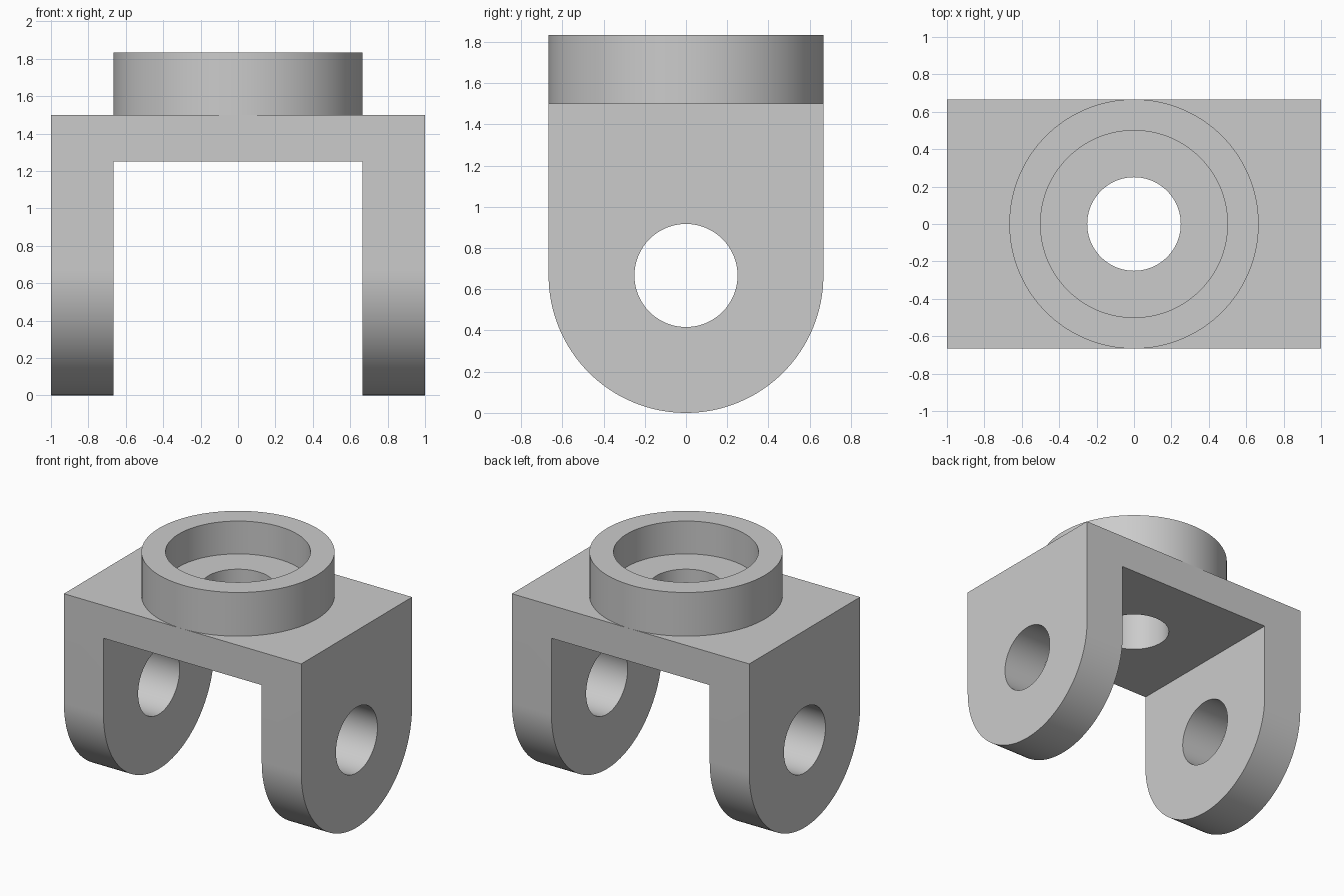
import bpy
import bmesh
import math

cube = bpy.data.objects.get("Cube")
if cube:
    bpy.data.objects.remove(cube, do_unlink=True)

HALF_DEPTH = 2 / 3     # also the radius of the rounded leg ends and the collar
DECK_TOP = 1.5
DECK_BOTTOM = 1.25
COLLAR_TOP = 1.833
BORE_FLOOR = 1.583
HOLE = 0.25
SEGMENTS = 128

grey = bpy.data.materials.new("grey")
grey.use_nodes = True
colour = (0.6, 0.6, 0.6, 1)
grey.diffuse_color = colour
grey.node_tree.nodes["Principled BSDF"].inputs["Base Color"].default_value = colour


def finish(name, bm):
    bmesh.ops.recalc_face_normals(bm, faces=bm.faces)
    mesh = bpy.data.meshes.new(name)
    bm.to_mesh(mesh)
    bm.free()
    mesh.materials.append(grey)
    obj = bpy.data.objects.new(name, mesh)
    bpy.context.collection.objects.link(obj)
    return obj


def extrude_x(name, outline, half_width):
    """Extrude a closed (y, z) outline symmetrically along x."""
    bm = bmesh.new()
    face = bm.faces.new([bm.verts.new((-half_width, y, z)) for y, z in outline])
    moved = bmesh.ops.extrude_face_region(bm, geom=[face])["geom"]
    verts = [v for v in moved if isinstance(v, bmesh.types.BMVert)]
    bmesh.ops.translate(bm, verts=verts, vec=(2 * half_width, 0, 0))
    return finish(name, bm)


def arc(radius, start, end, steps):
    angles = [start + (end - start) * i / steps for i in range(steps + 1)]
    return [(radius * math.cos(a), HALF_DEPTH + radius * math.sin(a)) for a in angles]


def lathe(name, profile):
    """Spin a closed (radius, z) profile around the z axis."""
    bm = bmesh.new()
    verts = [bm.verts.new((r, 0, z)) for r, z in profile]
    edges = [bm.edges.new((v, verts[i - 1])) for i, v in enumerate(verts)]
    bmesh.ops.spin(bm, geom=verts + edges, cent=(0, 0, 0), axis=(0, 0, 1),
                   angle=2 * math.pi, steps=SEGMENTS)
    bmesh.ops.remove_doubles(bm, verts=bm.verts, dist=0.0001)
    return finish(name, bm)


def cut(obj, cutter):
    cutter.hide_render = True
    mod = obj.modifiers.new(cutter.name, 'BOOLEAN')
    mod.operation = 'DIFFERENCE'
    mod.solver = 'EXACT'
    mod.object = cutter
    bpy.context.view_layer.objects.active = obj
    bpy.ops.object.modifier_apply(modifier=mod.name)
    bpy.data.objects.remove(cutter, do_unlink=True)


# Bracket: round-bottomed block with the space between the legs cut away
outline = arc(HALF_DEPTH, math.pi, 2 * math.pi, SEGMENTS // 2)
outline += [(HALF_DEPTH, DECK_TOP), (-HALF_DEPTH, DECK_TOP)]
bracket = extrude_x("bracket", outline, 1)
channel = [(-1, -1), (1, -1), (1, DECK_BOTTOM), (-1, DECK_BOTTOM)]
cut(bracket, extrude_x("channel_cutter", channel, HALF_DEPTH))

# Pin hole through both legs, and the vertical hole through the deck
cut(bracket, extrude_x("pin_cutter", arc(HOLE, 0, 2 * math.pi, SEGMENTS)[:-1], 1.2))
cut(bracket, lathe("deck_cutter", [(0, 1), (HOLE, 1), (HOLE, 2), (0, 2)]))

# Collar with a stepped bore
collar = lathe("collar", [
    (HOLE, DECK_TOP), (HALF_DEPTH, DECK_TOP), (HALF_DEPTH, COLLAR_TOP),
    (0.5, COLLAR_TOP), (0.5, BORE_FLOOR), (HOLE, BORE_FLOOR)])

# Smooth the curved walls, keeping the edges sharp
for obj in (bracket, collar):
    bpy.ops.object.select_all(action='DESELECT')
    obj.select_set(True)
    bpy.context.view_layer.objects.active = obj
    bpy.ops.object.shade_smooth_by_angle(angle=math.radians(30))
